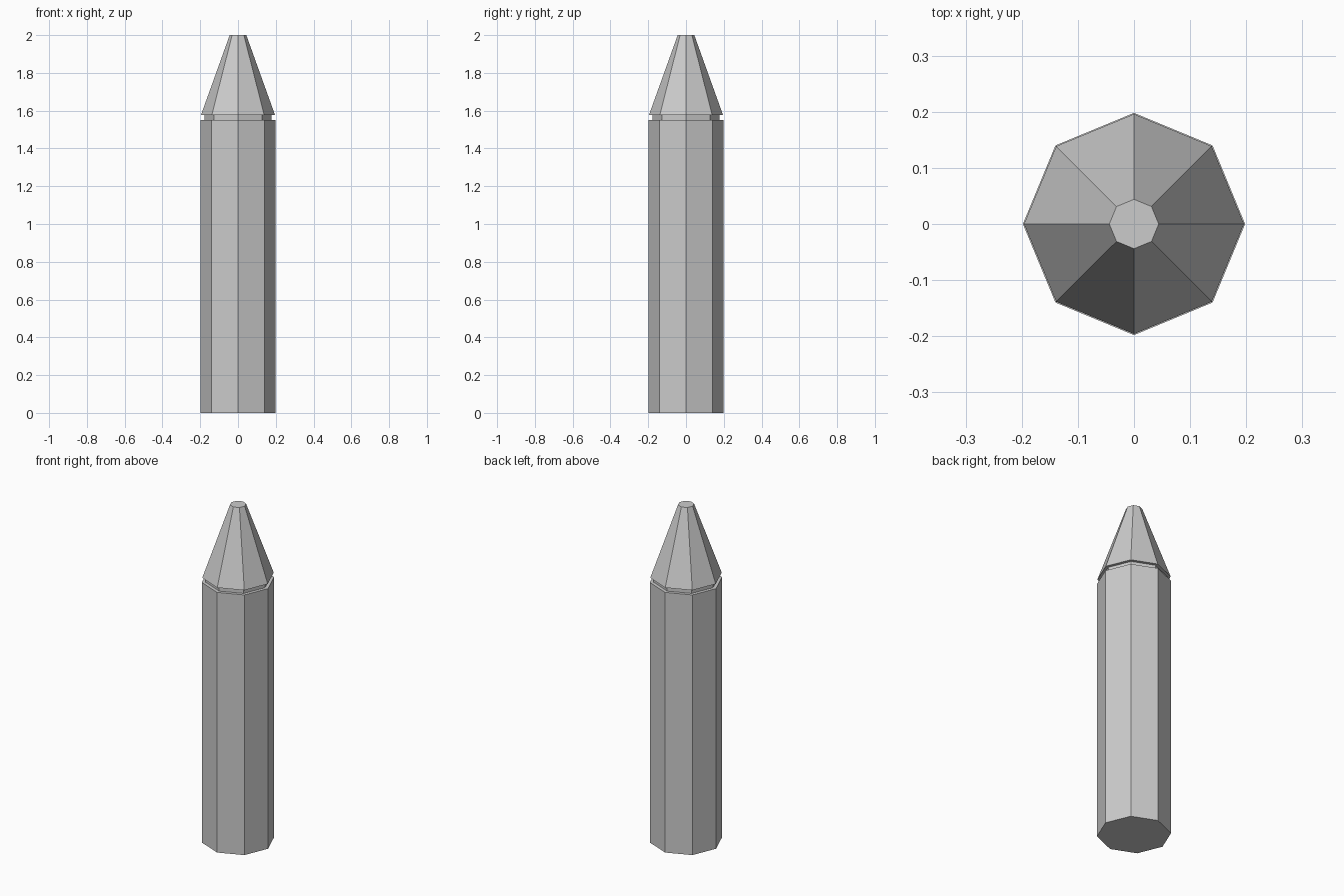
import bpy, bmesh
from math import cos, sin, pi

if "Cube" in bpy.data.objects:
    bpy.data.objects.remove(bpy.data.objects["Cube"])

SIDES = 8


def octagon_solid(name, profile):
    """Closed solid from (radius, z) rings, corners on the x and y axes."""
    bm = bmesh.new()
    rings = [[bm.verts.new((r * cos(2 * pi * i / SIDES), r * sin(2 * pi * i / SIDES), z))
              for i in range(SIDES)] for r, z in profile]
    for low, high in zip(rings, rings[1:]):
        for i in range(SIDES):
            j = (i + 1) % SIDES
            bm.faces.new((low[i], low[j], high[j], high[i]))
    bm.faces.new(rings[0][::-1])
    bm.faces.new(rings[-1])
    mesh = bpy.data.meshes.new(name)
    bm.to_mesh(mesh)
    bm.free()
    obj = bpy.data.objects.new(name, mesh)
    bpy.context.collection.objects.link(obj)
    return obj


# Post shaft, recessed neck groove and tapered tip in one continuous profile
octagon_solid("post", [
    (0.198, 0.0), (0.198, 1.55),      # shaft
    (0.178, 1.55), (0.178, 1.577),    # groove
    (0.196, 1.577), (0.044, 2.0),     # tip
])
